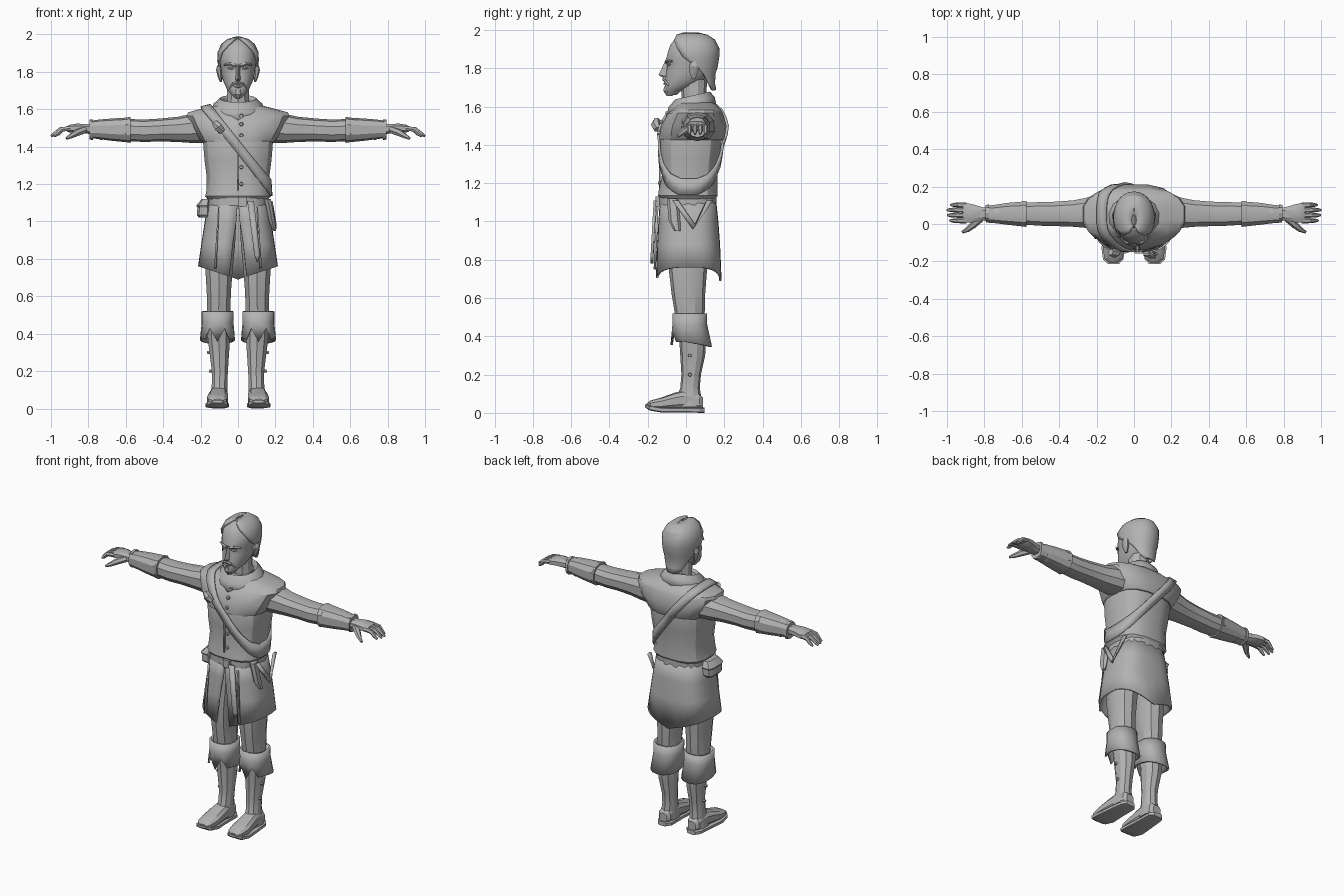
import bpy, bmesh, math
from mathutils import Vector
from mathutils.bvhtree import BVHTree

grey = bpy.data.materials.new("plain_grey")
grey.diffuse_color = (0.45, 0.45, 0.45, 1)


def make(name, verts, faces, mirror=False, thick=0):
    me = bpy.data.meshes.new(name)
    me.from_pydata([tuple(v) for v in verts], [], faces)
    bm = bmesh.new()
    bm.from_mesh(me)
    bmesh.ops.recalc_face_normals(bm, faces=bm.faces)
    bm.to_mesh(me)
    bm.free()
    me.materials.append(grey)
    ob = bpy.data.objects.new(name, me)
    bpy.context.collection.objects.link(ob)
    if thick:
        s = ob.modifiers.new("thickness", 'SOLIDIFY')
        s.thickness, s.offset = thick, 0
    if mirror:
        ob.modifiers.new("mirror", 'MIRROR').use_bisect_axis[0] = False
    return ob


def oval(a0, a1, b0, b1, th, p):
    c, s = math.cos(th), math.sin(th)
    f = lambda v: math.copysign(abs(v) ** p, v)
    return (a0 + a1) / 2 + (a1 - a0) / 2 * f(c), (b0 + b1) / 2 + (b1 - b0) / 2 * f(s)


def loft(name, axis, secs, n=12, p=0.85, mirror=False):
    """Closed body through sections (position, min, max, min, max)."""
    verts, faces = [], []
    for q, *box in secs:
        for i in range(n):
            a, b = oval(*box, math.tau * (i + 0.5) / n, p)
            verts.append({'x': (q, a, b), 'y': (a, q, b), 'z': (a, b, q)}[axis])
    for r in range(len(secs) - 1):
        for i in range(n):
            j = (i + 1) % n
            faces.append((r*n + i, r*n + j, r*n + n + j, r*n + n + i))
    faces += [tuple(range(n)), tuple(range(len(verts) - n, len(verts)))]
    return make(name, verts, faces, mirror)


def sheet(name, fn, nu, nv, closed=False, mirror=False, thick=0.012):
    """Thin surface from fn(column, row)."""
    verts = [fn(i, r) for r in range(nv) for i in range(nu)]
    faces = [(r*nu + i, r*nu + (i+1) % nu, r*nu + nu + (i+1) % nu, r*nu + nu + i)
             for r in range(nv - 1) for i in range(nu if closed else nu - 1)]
    return make(name, verts, faces, mirror, thick)


def tube(name, pts, n=6, mirror=False):
    """Round limb through points (x, y, z, radius)."""
    P = [Vector(p[:3]) for p in pts]
    verts, faces = [], []
    for k, p in enumerate(pts):
        t = (P[min(k + 1, len(P) - 1)] - P[max(k - 1, 0)]).normalized()
        a = t.cross(Vector((0, 0, 1)) if abs(t.z) < 0.9 else Vector((0, 1, 0))).normalized()
        b = t.cross(a)
        for i in range(n):
            th = math.tau * i / n
            verts.append(P[k] + (a * math.cos(th) + b * math.sin(th)) * p[3])
    for r in range(len(pts) - 1):
        for i in range(n):
            j = (i + 1) % n
            faces.append((r*n + i, r*n + j, r*n + n + j, r*n + n + i))
    faces += [tuple(range(n)), tuple(range(len(verts) - n, len(verts)))]
    return make(name, verts, faces, mirror)


def plate(name, pts, thick=0.014, mirror=False):
    return make(name, pts, [tuple(range(len(pts)))], mirror, thick)


def sym(rows):
    return [(z, -w, w, y0, y1) for z, w, y0, y1 in rows]


# head, neck and face
loft("head", 'z', sym([(1.66, .018, -.10, -.05), (1.685, .042, -.112, -.02), (1.71, .062, -.112, .05),
     (1.75, .08, -.108, .11), (1.79, .09, -.103, .14), (1.825, .094, -.098, .155), (1.845, .097, -.106, .16),
     (1.88, .098, -.098, .162), (1.92, .092, -.085, .155), (1.955, .068, -.058, .125), (1.972, .03, -.03, .07)]), 16, 0.9)
loft("neck", 'z', sym([(1.52, .08, -.03, .13), (1.62, .062, -.02, .105), (1.74, .06, -.03, .11)]), 10, 1)
make("nose", [(-.02, -.09, 1.755), (.02, -.09, 1.755), (0, -.143, 1.765), (0, -.11, 1.835), (-.012, -.09, 1.835),
     (.012, -.09, 1.835), (0, -.12, 1.75)],
     [(0, 2, 3, 4), (1, 5, 3, 2), (0, 6, 2), (1, 2, 6), (0, 1, 6), (4, 3, 5), (0, 4, 5, 1)])
tube("brow", [(.012, -.104, 1.832, .009), (.04, -.1, 1.842, .009), (.072, -.075, 1.836, .006)], 5, True)
tube("eye", [(.022, -.097, 1.818, .004), (.037, -.094, 1.819, .009), (.055, -.08, 1.818, .004)], 6, True)
tube("moustache", [(0, -.117, 1.742, .008), (.025, -.11, 1.736, .008), (.042, -.09, 1.71, .006)], 5, True)
tube("lower_lip", [(-.025, -.1, 1.721, .004), (0, -.112, 1.72, .007), (.025, -.1, 1.721, .004)], 5)
loft("chin_beard", 'z', sym([(1.655, .012, -.102, -.07), (1.68, .028, -.12, -.05), (1.705, .025, -.117, -.06)]), 8)
loft("ear", 'z', [(1.745, .085, .097, .03, .05), (1.775, .085, .11, .018, .062), (1.81, .085, .119, .015, .072),
     (1.835, .088, .112, .025, .065)], 8, 1, True)

# swept back hair with a nape tail and a centre crest
HAIR = [(1.685, .05, .03, .152, 45), (1.72, .072, 0, .146, 35), (1.77, .09, -.06, .148, 25), (1.81, .1, -.1, .16, 8),
        (1.86, .106, -.11, .168, -18), (1.905, .104, -.1, .168, -35), (1.945, .085, -.08, .148, -55),
        (1.97, .055, -.052, .11, -68), (1.982, .012, -.01, .05, -80)]


def hair(i, r):
    z, w, y0, y1, a = HAIR[r]
    a = math.radians(a)
    x, y = oval(-w, w, y0, y1, a + (math.pi - 2 * a) * i / 16, 0.95)
    return x, y, z


sheet("hair", hair, 17, len(HAIR))
make("hair_crest", [(0, -.06, 1.95), (-.018, -.01, 1.972), (.018, -.01, 1.972), (0, 0, 1.988), (-.022, .07, 1.965),
     (.022, .07, 1.965), (0, .08, 1.985), (0, .15, 1.93)],
     [(0, 3, 1), (0, 2, 3), (1, 3, 6, 4), (2, 5, 6, 3), (4, 6, 7), (5, 7, 6), (0, 1, 4, 7, 5, 2)])

# jacket body and shoulder mantle
torso = loft("jacket", 'z', sym([(1.10, .15, -.125, .145), (1.135, .178, -.148, .168), (1.16, .172, -.145, .168),
             (1.24, .17, -.128, .166), (1.33, .182, -.134, .178), (1.43, .19, -.135, .19), (1.55, .18, -.09, .17)]), 16, 0.75)
mantle = loft("shoulder_mantle", 'z', sym([(1.425, .192, -.142, .198), (1.44, .208, -.142, .205), (1.50, .245, -.132, .214),
              (1.565, .278, -.095, .195), (1.583, .272, -.07, .185), (1.605, .19, -.06, .165), (1.63, .09, -.03, .13)]), 16, 0.75)


def collar(i, r):
    z, w, y0, y1 = [(1.575, .15, -.1, .155), (1.625, .128, -.085, .145), (1.655, .098, -.055, .125), (1.635, .075, -.035, .11)][r]
    x, y = oval(-w, w, y0, y1, math.tau * (i + .5) / 14, 1)
    return x, y, z + .22 * (y - .05)


sheet("cowl_collar", collar, 14, 4, True)
for z, y in [(1.565, -.098), (1.52, -.13), (1.46, -.142), (1.38, -.137), (1.29, -.134), (1.2, -.138)]:
    tube("jacket_button", [(.018, y + .01, z, .012), (.018, y - .008, z, .009)], 6)
plate("jacket_seam", [(-.004, -.137, 1.16), (.004, -.137, 1.16), (.004, -.137, 1.43), (-.004, -.137, 1.43)], .009)

# shoulder strap wrapped around the jacket along a tilted plane
bm = bmesh.new()
bm.from_mesh(torso.data)
bm.from_mesh(mantle.data)
tree = BVHTree.FromBMesh(bm)
bm.free()


def strap(i, r):
    th = math.tau * i / 36
    d = Vector((math.cos(th), math.sin(th), -1.25 * math.cos(th)))
    c = Vector((0, .03, 1.40)) + Vector((1.25, 0, 1)).normalized() * (r - .5) * .05
    hit = tree.ray_cast(c + d, -d)[0]
    return hit + d.normalized() * .008


sheet("shoulder_strap", strap, 36, 2, True)
tube("strap_buckle", [(-.125, -.15, 1.53, .018), (-.105, -.158, 1.505, .026), (-.085, -.15, 1.48, .018)], 6)

# belt, pouch and hanging pieces
loft("belt", 'z', sym([(1.085, .163, -.142, .16), (1.125, .163, -.142, .16)]), 20, 0.75)
loft("belt_buckle", 'z', [(1.08, .0, .05, -.16, -.13), (1.13, .0, .05, -.16, -.13)], 4, .4)
loft("pouch", 'z', [(1.02, -.21, -.15, -.06, .05), (1.035, -.222, -.15, -.075, .065), (1.075, -.218, -.15, -.075, .065),
     (1.085, -.225, -.15, -.082, .072), (1.12, -.195, -.15, -.06, .05)], 8, .5)
plate("belt_tail", [(.05, -.162, 1.11), (.085, -.162, 1.11), (.118, -.178, .82), (.103, -.178, .78), (.088, -.178, .82)])
for k, y in enumerate((-.07, .14)):
    plate("hip_sling", [(.172, y, 1.11), (.178, y + (.03, -.03)[k], 1.11), (.2, .05, .98), (.2, .035, .96)])
loft("hip_loop", 'z', [(.95, .185, .205, -.06, -.03), (1.0, .165, .2, -.09, -.03), (1.12, .14, .178, -.1, -.04)], 6)


# skirt with an open front
def skirt(i, r):
    z, w, y0, y1, g = [(1.125, .15, -.13, .15, 0), (1.0, .172, -.138, .163, 1), (.88, .19, -.146, .172, 4), (.76, .208, -.152, .18, 7)][r]
    g = math.radians(g)
    th = -math.pi / 2 + g + (math.tau - 2 * g) * i / 28
    x, y = oval(-w, w, y0, y1, th, .72)
    if r == 3:
        z -= .07 * (1 - abs(x) / w) * (abs(math.sin(th)) > .3)
    return x, y, z


sheet("skirt", skirt, 29, 4)
for s in (-1, 1):
    plate("skirt_pleat", [(s*.1, -.15, 1.08), (s*.106, -.15, 1.08), (s*.128, -.163, .75), (s*.115, -.163, .75)], .012)

# legs, boots and feet
loft("trouser_leg", 'z', [(.44, .045, .16, -.05, .085), (.53, .038, .168, -.06, .098), (.62, .035, .17, -.075, .1),
     (.75, .025, .178, -.09, .11), (.88, .012, .172, -.09, .125), (1.05, .005, .145, -.09, .125)], 10, .85, True)
loft("boot_shaft", 'z', [(.03, .052, .155, -.06, .088), (.08, .055, .148, -.05, .08), (.13, .055, .142, -.03, .072),
     (.2, .052, .142, -.024, .078), (.3, .045, .155, -.03, .1), (.38, .04, .165, -.035, .105), (.47, .04, .165, -.05, .095)], 10, .9, True)


def cuff(i, r):
    z, *box = [(.52, .03, .188, -.065, .104), (.46, .03, .188, -.065, .105), (.39, .022, .198, -.075, .13)][r]
    a = math.tau * i / 16
    x, y = oval(*box, a, .85)
    if r == 2:
        z = {10: .37, 11: .43, 12: .355, 13: .43, 14: .37}.get(i, .365 - .02 * math.sin(a))
    return x, y, z


sheet("boot_cuff", cuff, 16, 3, True, True)
loft("foot", 'y', [(-.205, .085, .135, .025, .05), (-.185, .06, .16, .02, .065), (-.13, .05, .168, .015, .08),
     (-.06, .052, .16, .015, .105), (0, .054, .152, .015, .12), (.07, .06, .145, .015, .1), (.088, .075, .13, .02, .08)], 10, .75, True)
loft("sole", 'y', [(-.215, .08, .14, .03, .045), (-.19, .055, .168, .012, .04), (-.13, .045, .176, .002, .03),
     (-.04, .05, .168, .002, .028), (.07, .052, .155, 0, .028), (.096, .075, .135, 0, .028)], 8, .5, True)
for z, x in [(.2, .142), (.3, .153)]:
    tube("boot_button", [(x - .01, .02, z, .012), (x + .012, .02, z, .008)], 6, True)

# arms, bracers and wrist bands
loft("sleeve", 'x', [(.16, -.03, .16, 1.42, 1.58), (.25, -.025, .145, 1.42, 1.575), (.32, -.018, .13, 1.425, 1.56),
     (.42, -.014, .122, 1.428, 1.55), (.5, -.012, .12, 1.425, 1.545), (.6, -.005, .115, 1.43, 1.548)], 10, .85, True)
loft("bracer", 'x', [(.575, -.018, .126, 1.42, 1.56), (.6, -.015, .122, 1.424, 1.555), (.68, -.006, .115, 1.432, 1.55),
     (.74, .002, .105, 1.44, 1.545), (.79, .006, .1, 1.446, 1.538)], 10, .8, True)
for x, g in [(.585, .03), (.725, .006), (.775, .006)]:
    loft("bracer_band", 'x', [(x, -.018 + .03 * (x > .6), .126 - .02 * (x > .6), 1.43 + .005 * (x > .6), 1.556 - .01 * (x > .6)),
         (x + .018, -.016 + .03 * (x > .6), .124 - .02 * (x > .6), 1.432 + .006 * (x > .6), 1.554 - .01 * (x > .6))], 10, .8, True)

# hands
loft("palm", 'x', [(.77, .02, .088, 1.465, 1.525), (.81, .015, .092, 1.468, 1.522), (.86, .006, .108, 1.472, 1.525),
     (.9, .004, .116, 1.474, 1.518), (.915, .01, .11, 1.48, 1.51)], 8, .75, True)
for y, tip in [(.016, .985), (.045, .998), (.073, 1.0), (.1, .98)]:
    m = (.9 + tip) / 2
    tube("finger", [(.895, y, 1.498, .014), (m, y + .002, 1.492, .0135), (tip - .018, y + .002, 1.468, .011),
         (tip, y + .002, 1.455, .006)], 6, True)
tube("thumb", [(.82, .03, 1.49, .02), (.86, -.005, 1.475, .019), (.89, -.03, 1.458, .014), (.918, -.044, 1.443, .007)], 6, True)

# soft shading with crisp edges
bpy.ops.object.select_all(action='SELECT')
bpy.context.view_layer.objects.active = torso
bpy.ops.object.shade_smooth_by_angle(angle=math.radians(28))
